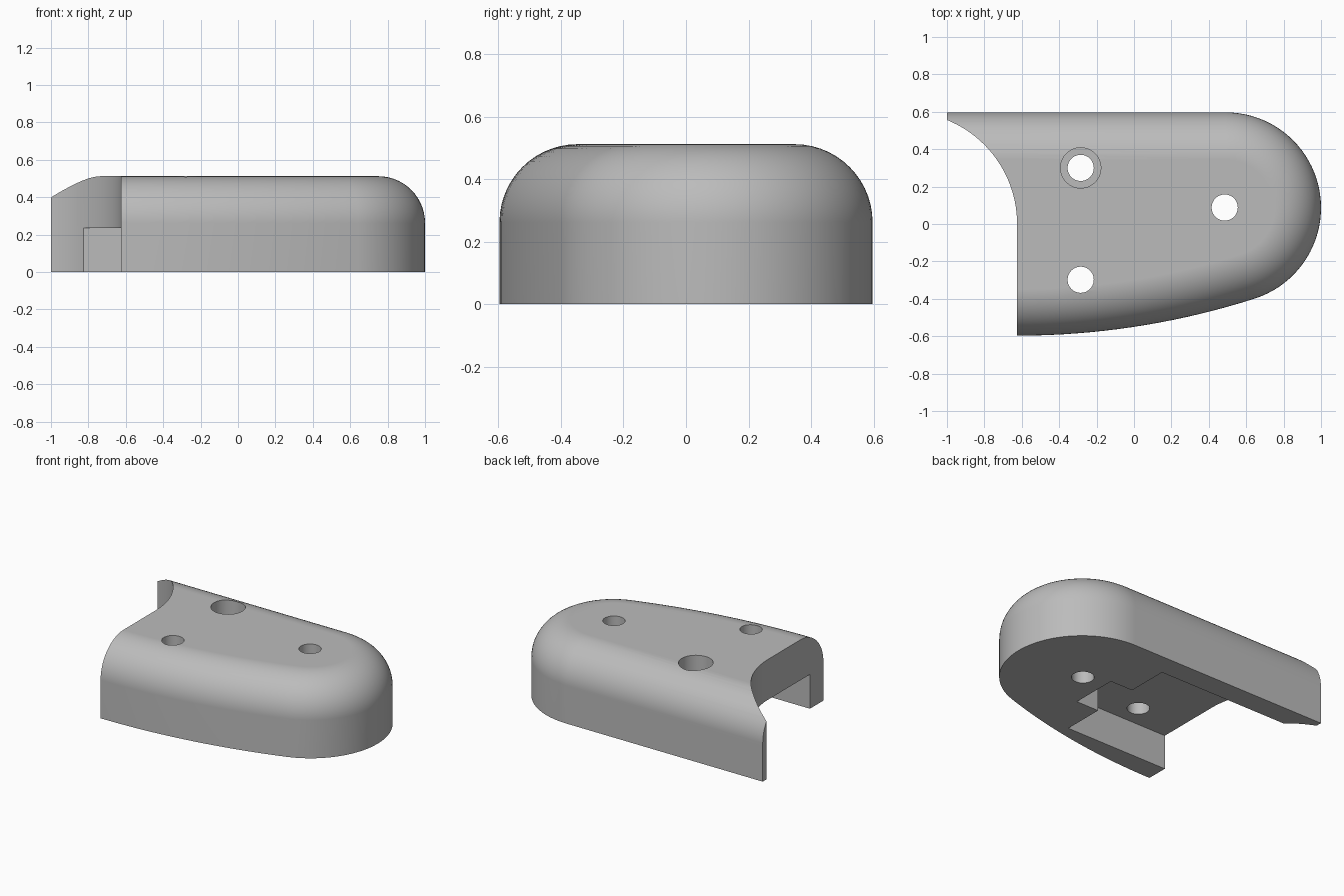
import bpy, bmesh, math
from mathutils import Vector

if "Cube" in bpy.data.objects:
    bpy.data.objects.remove(bpy.data.objects["Cube"], do_unlink=True)

HEIGHT, FILLET, HALF = 0.512, 0.25, 0.597
RECESS = 0.235

grey = bpy.data.materials.new("plain grey")
grey.use_nodes = True
grey.diffuse_color = (0.5, 0.5, 0.5, 1)
grey.node_tree.nodes["Principled BSDF"].inputs["Base Color"].default_value = (0.5, 0.5, 0.5, 1)


def arc(cx, cy, r, start, end, n):
    return [(cx + r * math.cos(start + (end - start) * i / n),
             cy + r * math.sin(start + (end - start) * i / n)) for i in range(n + 1)]


def loft(name, rings):
    """Solid from stacked (outline, z) rings with flat caps."""
    bm = bmesh.new()
    loops = [[bm.verts.new((x, y, z)) for x, y in pts] for pts, z in rings]
    for low, high in zip(loops, loops[1:]):
        for i in range(len(low)):
            j = (i + 1) % len(low)
            bm.faces.new((low[i], low[j], high[j], high[i]))
    bm.faces.new(loops[0][::-1])
    bm.faces.new(loops[-1])
    bmesh.ops.recalc_face_normals(bm, faces=bm.faces)
    mesh = bpy.data.meshes.new(name)
    bm.to_mesh(mesh)
    bm.free()
    mesh.materials.append(grey)
    obj = bpy.data.objects.new(name, mesh)
    bpy.context.collection.objects.link(obj)
    return obj


def cut(target, outline, bottom, top):
    """Subtract a vertical prism from the target."""
    cutter = loft("cutter", [(outline, bottom), (outline, top)])
    cutter.hide_render = True
    mod = target.modifiers.new("cut", "BOOLEAN")
    mod.operation, mod.solver, mod.object = "DIFFERENCE", "EXACT", cutter
    bpy.context.view_layer.objects.active = target
    bpy.ops.object.modifier_apply(modifier=mod.name)
    bpy.data.objects.remove(cutter, do_unlink=True)


def box(x0, x1, y0, y1):
    return [(x0, y0), (x1, y0), (x1, y1), (x0, y1)]


# Footprint: straight back, round nose, and a broad front arc tangent to it
NOSE_R = 0.51
nose = Vector((1 - NOSE_R, HALF - NOSE_R))
wide_x = -0.625
wide_y = (nose.x - wide_x) ** 2 / (4 * nose.y)
wide_r = wide_y + HALF
tangent = math.atan2(nose.y - wide_y, nose.x - wide_x)
start = -math.pi / 2 - math.asin(0.5 / wide_r)


def footprint(inset):
    front = arc(wide_x, wide_y, wide_r - inset, start, tangent, 24)
    tip = arc(nose.x, nose.y, NOSE_R - inset, tangent, math.pi / 2, 40)
    return front + tip[1:] + [(front[0][0], HALF - inset)]


# Body with a rounded top edge
rings = [(footprint(0), 0)]
for i in range(15):
    a = math.pi / 2 * i / 14
    rings.append((footprint(FILLET * (1 - math.cos(a))), HEIGHT - FILLET * (1 - math.sin(a))))
body = loft("housing_body", rings)

# Open end with a concave sweep to the thin back tip
SWEEP_R = 0.6
sweep = arc(wide_x - SWEEP_R, 0, SWEEP_R, 0, math.acos((SWEEP_R - 1 - wide_x) / SWEEP_R), 24)
cut(body, [(-2, -1), (wide_x, -1)] + sweep + [(-1, 1), (-2, 1)], -1, 1)

# Stepped recess underneath
cut(body, [(-2, -0.45), (0.15, -0.45), (0.15, -0.165), (0.32, -0.165),
           (0.32, 0.16), (0.15, 0.16), (0.15, 0.447), (-2, 0.447)], -1, RECESS)

# Screw holes, one with a counterbore
for x, y in ((-0.285, 0.3), (-0.285, -0.298), (0.485, 0.088)):
    cut(body, arc(x, y, 0.07, 0, 2 * math.pi * 39 / 40, 39), -1, 1)
cut(body, arc(-0.285, 0.3, 0.108, 0, 2 * math.pi * 39 / 40, 39), HEIGHT - 0.14, 1)

# Smooth curved walls, crisp edges
bpy.ops.object.select_all(action="DESELECT")
body.select_set(True)
bpy.context.view_layer.objects.active = body
bpy.ops.object.shade_smooth_by_angle(angle=math.radians(30))
weighted = body.modifiers.new("even shading", "WEIGHTED_NORMAL")
weighted.keep_sharp = True
